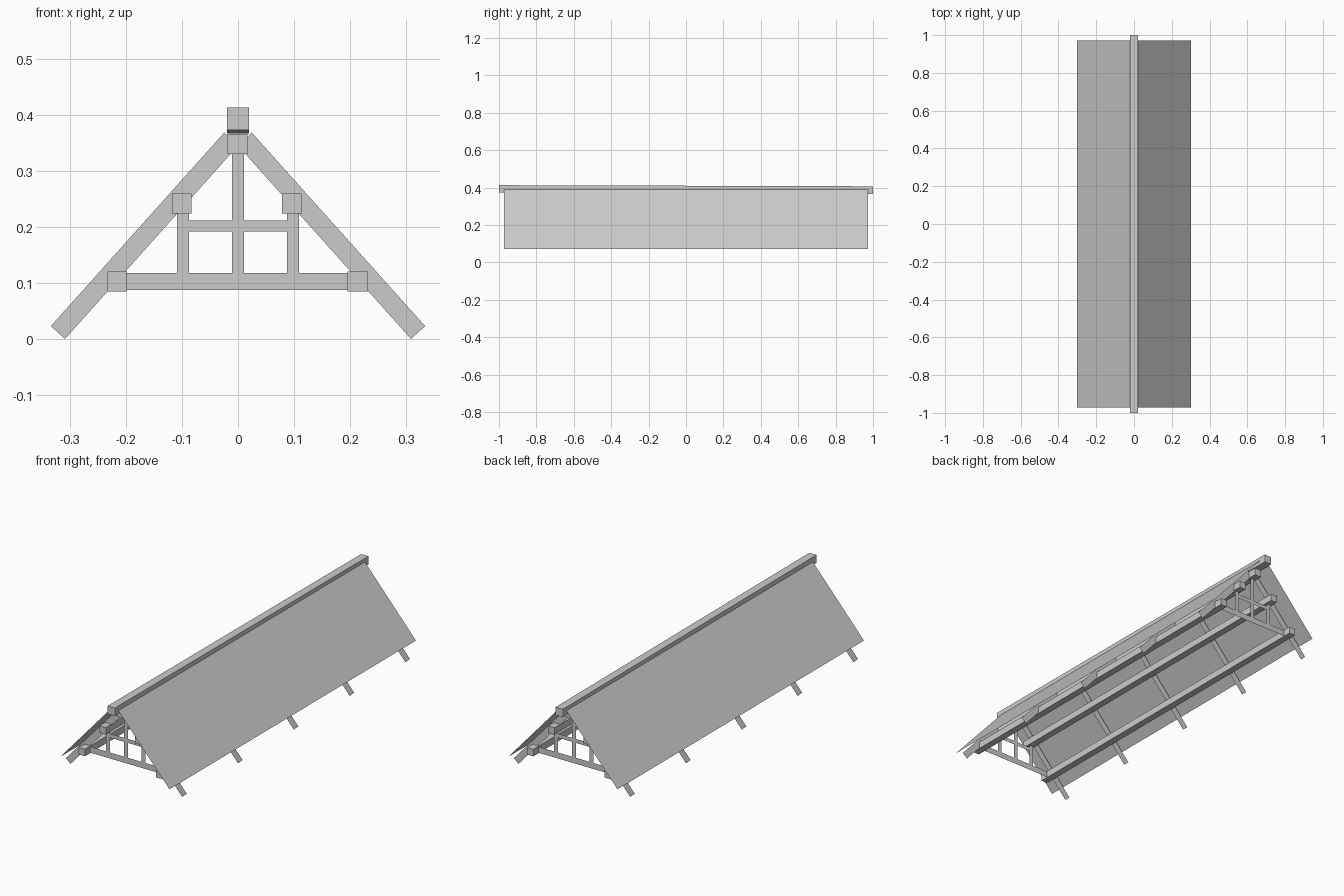
import bpy
from mathutils import Vector

old = bpy.data.objects.get("Cube")
if old:
    bpy.data.objects.remove(old, do_unlink=True)

mat = bpy.data.materials.new("plain grey")
mat.use_nodes = True
GREY = (0.6, 0.6, 0.6, 1)
mat.diffuse_color = GREY
mat.node_tree.nodes["Principled BSDF"].inputs["Base Color"].default_value = GREY


def make(name, verts, faces):
    mesh = bpy.data.meshes.new(name)
    mesh.from_pydata(verts, [], faces)
    mesh.materials.append(mat)
    obj = bpy.data.objects.new(name, mesh)
    bpy.context.collection.objects.link(obj)
    return obj


def beam(name, x, z, size, y_end, drop=0.0):
    """Square beam along y; its back end may sag by drop."""
    h = size / 2
    verts = []
    for y, dz in ((-y_end, 0), (y_end, -drop)):
        verts += [(x + sx * h, y, z + dz + sz * h)
                  for sx, sz in ((-1, -1), (1, -1), (1, 1), (-1, 1))]
    sides = [(i, (i + 1) % 4, (i + 1) % 4 + 4, i + 4) for i in range(4)]
    return make(name, verts, [(3, 2, 1, 0), (4, 5, 6, 7)] + [f[::-1] for f in sides])


def board(name, y, start, end, width):
    """Flat board in the plane of constant y, from start to end (x, z)."""
    a, b = Vector(start), Vector(end)
    n = (b - a).orthogonal().normalized() * width / 2
    corners = [(p.x, y, p.y) for p in (a - n, b - n, b + n, a + n)]
    return make(name, corners, [(0, 1, 2, 3)])


# Ridge cap and the purlins below it
beam("ridge_cap", 0, 0.393, 0.04, 1.0, drop=0.006)
beam("ridge_purlin", -0.001, 0.348, 0.036, 0.925)
for side, s in (("left", 1), ("right", -1)):
    beam(f"middle_purlin_{side}", s * 0.098 - 0.002, 0.242, 0.035, 0.925)
    beam(f"lower_purlin_{side}", s * 0.214 - 0.001, 0.103, 0.035, 0.925)

    # Thin roof sheets
    top, low = (s * 0.012, 0.398), (s * 0.302, 0.072)
    sheet = [(top[0], -0.972, top[1]), (low[0], -0.972, low[1]),
             (low[0], 0.972, low[1]), (top[0], 0.972, top[1])]
    make(f"roof_sheet_{side}", sheet, [(0, 1, 2, 3) if s > 0 else (3, 2, 1, 0)])

    # Five flat rafters on each slope
    for i in range(5):
        board(f"rafter_{side}_{i + 1}", (i - 2) * 0.44,
              (s * 0.012, 0.357), (s * 0.321, 0.012), 0.034)

# Flat truss frame near each end
for end, y in (("front", -0.884), ("back", 0.884)):
    board(f"tie_beam_{end}", y, (-0.21, 0.103), (0.21, 0.103), 0.03)
    board(f"king_post_{end}", y, (0, 0.118), (0, 0.34), 0.022)
    for side, s in (("left", 1), ("right", -1)):
        board(f"side_post_{side}_{end}", y,
              (s * 0.098, 0.118), (s * 0.098, 0.242), 0.022)
        board(f"collar_{side}_{end}", y,
              (s * 0.011, 0.202), (s * 0.087, 0.202), 0.02)
